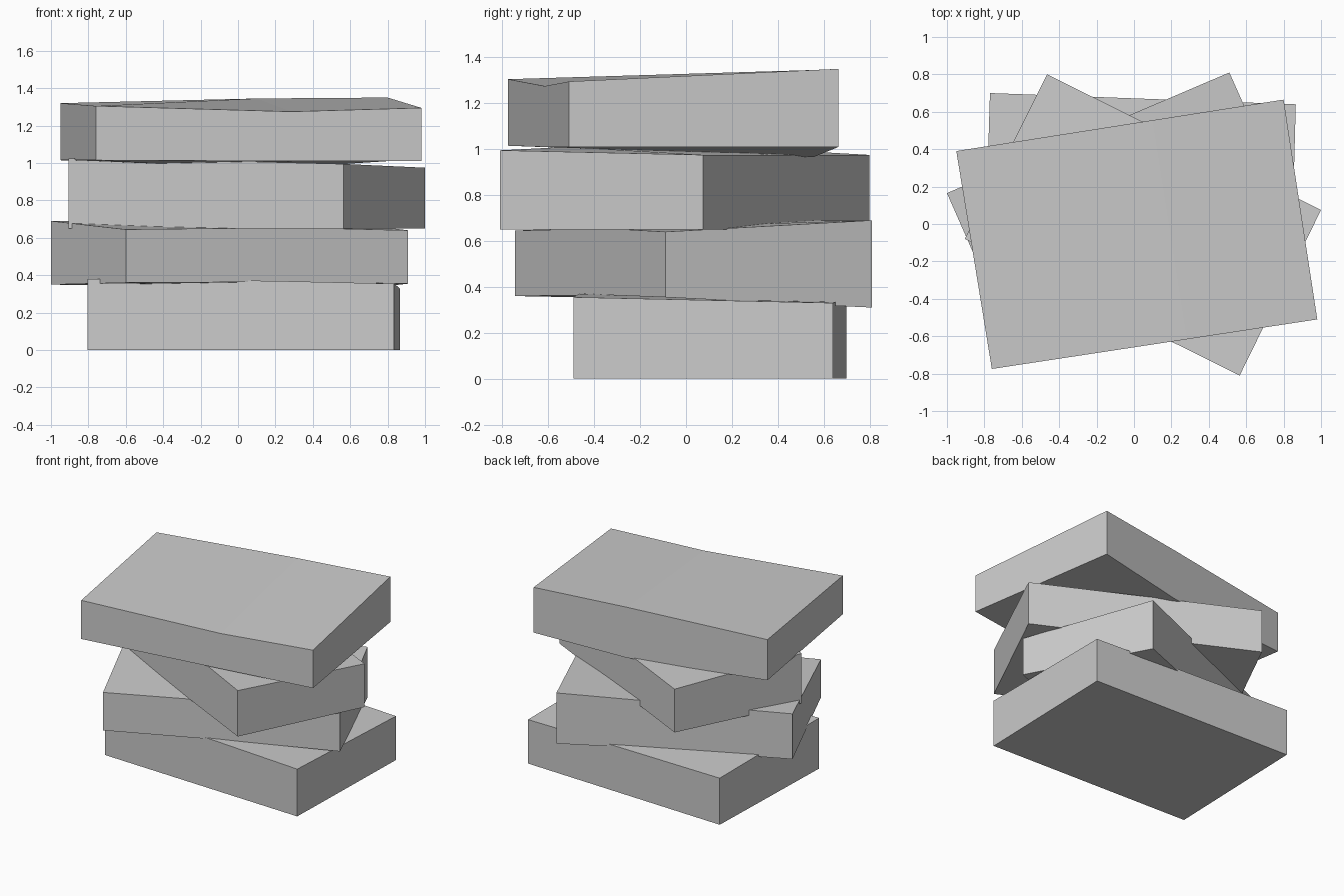
import bpy
import bmesh
from mathutils import Vector

default_cube = bpy.data.objects.get("Cube")
if default_cube:
    bpy.data.objects.remove(default_cube, do_unlink=True)

# One plain grey stone colour
stone = bpy.data.materials.new("grey_stone")
stone.use_nodes = True
stone.diffuse_color = (0.6, 0.6, 0.6, 1)
stone.node_tree.nodes["Principled BSDF"].inputs["Base Color"].default_value = (0.6, 0.6, 0.6, 1)

BEND = 0.6  # where each long edge bends


def slab(name, corners, bottoms, tops):
    """Rough slab: four plan corners, long edges bent once.
    Heights run round the plan: near start, bend, end, then far end, bend, start."""
    a, b, c, d = (Vector(p) for p in corners)
    ring = [a, a.lerp(b, BEND), b, c, d.lerp(c, BEND), d]
    bm = bmesh.new()
    low = [bm.verts.new((p.x, p.y, z)) for p, z in zip(ring, bottoms)]
    high = [bm.verts.new((p.x, p.y, z)) for p, z in zip(ring, tops)]
    for i in range(6):
        j = (i + 1) % 6
        bm.faces.new((low[i], low[j], high[j], high[i]))
    for loop in (low, high):
        bm.faces.new((loop[0], loop[1], loop[4], loop[5]))
        bm.faces.new((loop[1], loop[2], loop[3], loop[4]))
    bmesh.ops.recalc_face_normals(bm, faces=bm.faces)
    mesh = bpy.data.meshes.new(name)
    bm.to_mesh(mesh)
    bm.free()
    mesh.materials.append(stone)
    obj = bpy.data.objects.new(name, mesh)
    bpy.context.collection.objects.link(obj)


# Stack from the ground up, each slab turned differently
slab("bottom_slab",
     [(-0.805, -0.43), (0.835, -0.49), (0.865, 0.64), (-0.77, 0.70)],
     [0] * 6,
     [0.38, 0.37, 0.355, 0.33, 0.34, 0.35])
slab("lower_middle_slab",
     [(-0.6, -0.745), (0.91, -0.09), (0.51, 0.81), (-1.0, 0.165)],
     [0.36, 0.365, 0.355, 0.31, 0.335, 0.35],
     [0.645, 0.655, 0.64, 0.69, 0.69, 0.69])
slab("upper_middle_slab",
     [(-0.905, -0.08), (0.565, -0.81), (1.0, 0.075), (-0.465, 0.80)],
     [0.65] * 6,
     [1.025, 1.01, 0.995, 0.975, 0.975, 0.975])
slab("top_slab",
     [(-0.76, -0.775), (0.98, -0.51), (0.8, 0.665), (-0.95, 0.39)],
     [1.015, 1.01, 1.01, 1.01, 0.965, 1.015],
     [1.305, 1.275, 1.295, 1.35, 1.345, 1.32])
